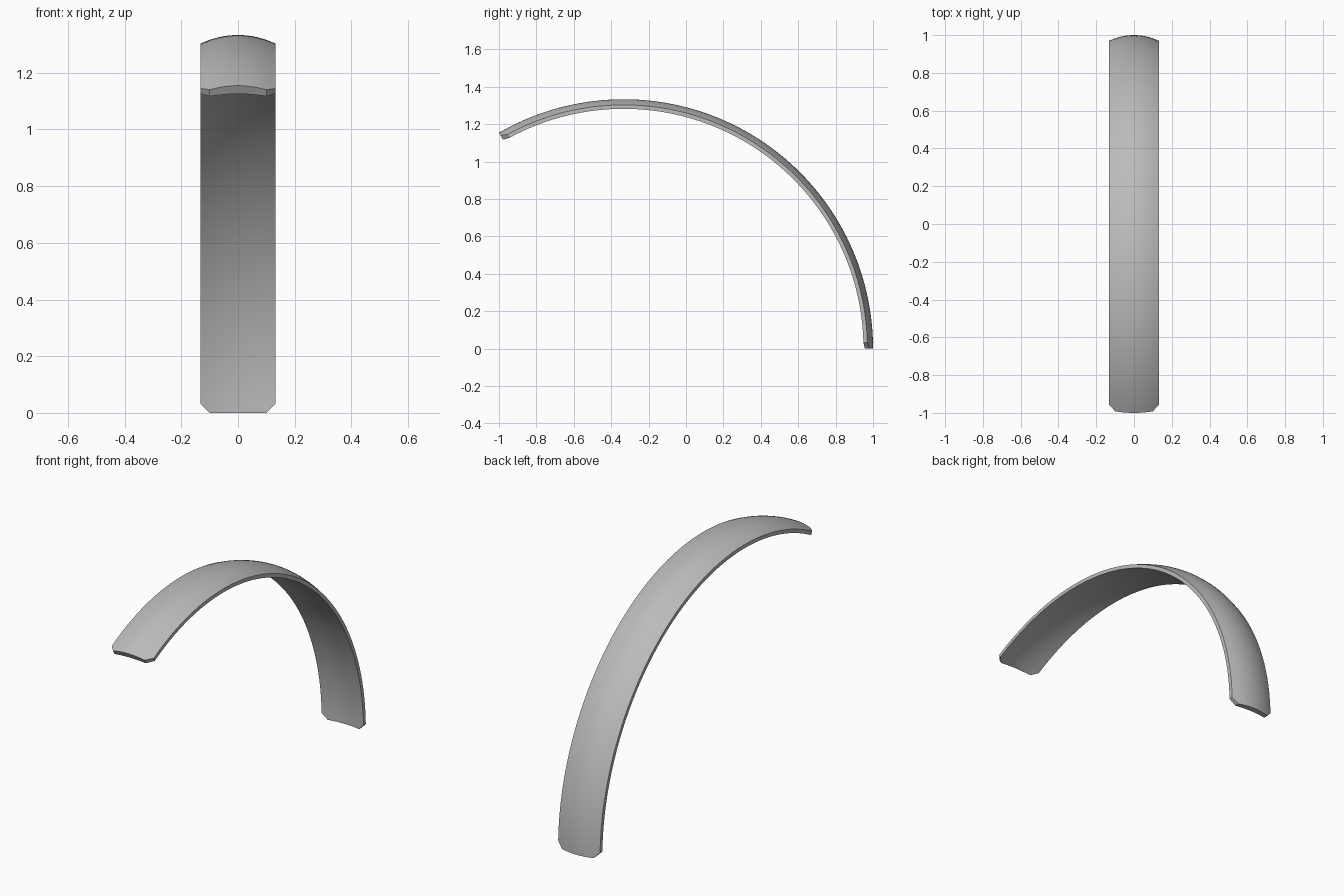
import bpy, bmesh
from math import radians, sin, cos

cube = bpy.data.objects.get("Cube")
if cube:
    bpy.data.objects.remove(cube)

RADIUS, SWEEP, STEPS = 4 / 3, radians(120), 72
HALF_WIDTH, FLAT = 0.133, 0.1      # half width, and where the corner cut begins
CUT = 0.035 / RADIUS               # corner cut along the arc, as an angle
AXIS_Y = 1 - RADIUS                # wheel axis

grey = bpy.data.materials.new("grey")
grey.use_nodes = True
colour = (0.5, 0.5, 0.5, 1)
grey.diffuse_color = colour
grey.node_tree.nodes["Principled BSDF"].inputs["Base Color"].default_value = colour

# Columns across the width, denser where the corners are cut
side = [FLAT * i / 6 for i in range(1, 7)] + [HALF_WIDTH]
columns = [-x for x in reversed(side)] + [0] + side


def surface(bm, crown, sag):
    """Crowned strip swept around the wheel axis, with cut end corners."""
    rows = []
    for i in range(STEPS + 1):
        row = []
        for x in columns:
            trim = CUT * max(0, (abs(x) - FLAT) / (HALF_WIDTH - FLAT))
            angle = trim + (SWEEP - 2 * trim) * i / STEPS
            r = crown - sag * (x / HALF_WIDTH) ** 2
            row.append(bm.verts.new((x, AXIS_Y + r * cos(angle), r * sin(angle))))
        rows.append(row)
    return rows


def outline(rows):
    """Loop of vertices around the border of a strip."""
    return (rows[0] + [r[-1] for r in rows[1:-1]]
            + rows[-1][::-1] + [r[0] for r in rows[-2:0:-1]])


bm = bmesh.new()
outer = surface(bm, RADIUS, 0.03)
inner = surface(bm, RADIUS - 0.034, 0.017)
for rows in (outer, inner):
    for a, b in zip(rows, rows[1:]):
        for j in range(len(columns) - 1):
            bm.faces.new((a[j], a[j + 1], b[j + 1], b[j]))

# Rim wall joining the outer and inner skins
rim_out, rim_in = outline(outer), outline(inner)
for k in range(len(rim_out)):
    bm.faces.new((rim_out[k - 1], rim_out[k], rim_in[k], rim_in[k - 1]))
bmesh.ops.recalc_face_normals(bm, faces=bm.faces)

mesh = bpy.data.meshes.new("fender")
bm.to_mesh(mesh)
bm.free()
mesh.materials.append(grey)
fender = bpy.data.objects.new("fender", mesh)
bpy.context.collection.objects.link(fender)

bpy.ops.object.select_all(action="DESELECT")
fender.select_set(True)
bpy.context.view_layer.objects.active = fender
bpy.ops.object.shade_smooth_by_angle(angle=radians(30))
